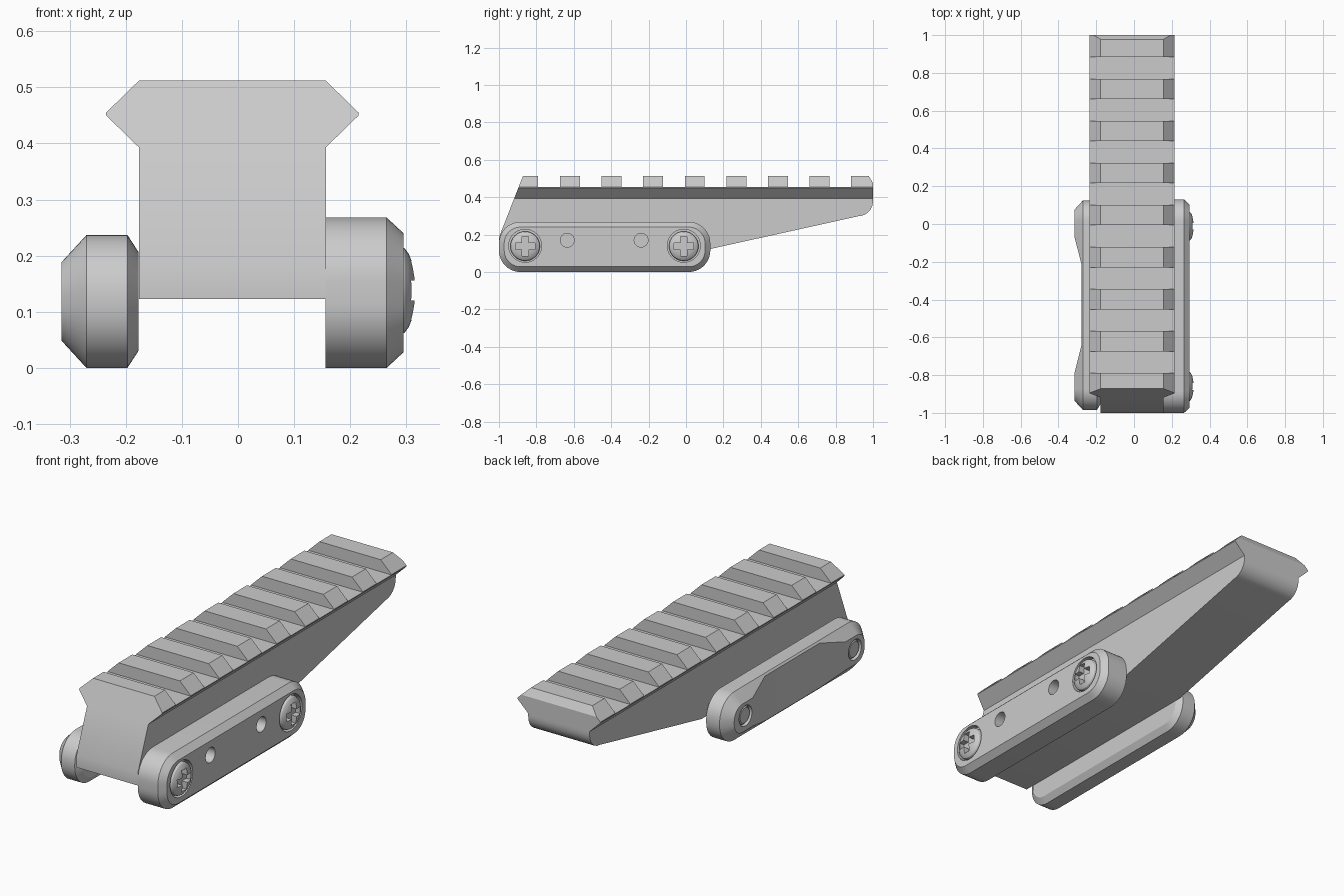
import bpy, bmesh, math

if "Cube" in bpy.data.objects:
    bpy.data.objects.remove(bpy.data.objects["Cube"])


def loft(name, loops):
    """Closed solid through matching loops of 3D points."""
    bm = bmesh.new()
    rings = [[bm.verts.new(p) for p in lp] for lp in loops]
    n = len(rings[0])
    for a, b in zip(rings, rings[1:]):
        for i in range(n):
            j = (i + 1) % n
            bm.faces.new((a[i], a[j], b[j], b[i]))
    bm.faces.new(rings[0])
    bm.faces.new(rings[-1])
    bmesh.ops.recalc_face_normals(bm, faces=bm.faces)
    me = bpy.data.meshes.new(name)
    bm.to_mesh(me)
    bm.free()
    ob = bpy.data.objects.new(name, me)
    bpy.context.collection.objects.link(ob)
    return ob


def box(name, x0, x1, y0, y1, z0, z1):
    return loft(name, [[(x, y0, z0), (x, y1, z0), (x, y1, z1), (x, y0, z1)] for x in (x0, x1)])


def lathe_x(name, y, z, rings, n=32):
    """Round part along x from (x, radius) pairs."""
    return loft(name, [[(x, y + r * math.cos(2 * math.pi * i / n), z + r * math.sin(2 * math.pi * i / n))
                        for i in range(n)] for x, r in rings])


def rounded_loop(x, y0, y1, z0, z1, r, inset, seg=10):
    y0, y1, z0, z1, r = y0 + inset, y1 - inset, z0 + inset, z1 - inset, r - inset
    pts = []
    corners = [(y1 - r, z1 - r), (y0 + r, z1 - r), (y0 + r, z0 + r), (y1 - r, z0 + r)]
    for k, (cy, cz) in enumerate(corners):
        for i in range(seg + 1):
            a = (k + i / seg) * math.pi / 2
            pts.append((x, cy + r * math.cos(a), cz + r * math.sin(a)))
    return pts


def boolean(ob, cutter, op='DIFFERENCE'):
    m = ob.modifiers.new("cut", 'BOOLEAN')
    m.operation, m.object, m.solver = op, cutter, 'EXACT'
    activate(ob)
    bpy.ops.object.modifier_apply(modifier=m.name)
    bpy.data.objects.remove(cutter)


def activate(ob):
    bpy.ops.object.select_all(action='DESELECT')
    ob.select_set(True)
    bpy.context.view_layer.objects.active = ob


def smooth(ob):
    activate(ob)
    bpy.ops.object.shade_smooth_by_angle(angle=math.radians(25))


# Rail body: cross-section trimmed by the side silhouette
C = -0.01
half = [(0.1665, 0.123), (0.1665, 0.393), (0.225, 0.450), (0.225, 0.455), (0.1665, 0.512)]
section = [(C + x, z) for x, z in half] + [(C - x, z) for x, z in reversed(half)]
body = loft("rail_body", [[(x, y, z) for x, z in section] for y in (-1.1, 1.1)])
side = [(-1, 0.1), (0.02, 0.1), (0.13, 0.123), (0.93, 0.300)]
side += [(0.92 + 0.08 * math.cos(math.radians(a)), 0.378 + 0.08 * math.sin(math.radians(a)))
         for a in range(-75, 1, 15)]
side += [(1, 0.475), (0.973, 0.52), (-0.869, 0.52), (-1, 0.185)]
boolean(body, loft("side_cutter", [[(x, y, z) for y, z in side] for x in (-0.4, 0.4)]), 'INTERSECT')

# Cross slots in the rail
for k in range(8):
    y = -0.79 + 0.2225 * k
    boolean(body, box("slot_cutter", -0.4, 0.4, y, y + 0.116, 0.453, 0.6))
smooth(body)

# Right clamp with screw recesses and two small holes
R = (-1.0, 0.13, 0.0, 0.268, 0.115)
right = loft("right_clamp", [rounded_loop(x, *R, i) for x, i in ((0.156, 0), (0.265, 0), (0.295, 0.028))])
SCREWS = (-0.86, -0.012)
for y in SCREWS:
    boolean(right, lathe_x("recess_cutter", y, 0.14, [(0.265, 0.088), (0.4, 0.088)]))
for y in (-0.635, -0.24):
    boolean(right, lathe_x("hole_cutter", y, 0.17, [(0.2, 0.037), (0.4, 0.037)]))
smooth(right)

# Domed cross-head screws
for k, y in enumerate(SCREWS):
    dome = [(0.255, 0.079), (0.288, 0.079), (0.297, 0.075), (0.304, 0.066),
            (0.310, 0.051), (0.314, 0.032), (0.316, 0.010)]
    screw = lathe_x(f"clamp_screw_{k + 1}", y, 0.138, dome)
    for a, b in ((0.052, 0.018), (0.018, 0.052)):
        boolean(screw, box("cross_cutter", 0.285, 0.4, y - a, y + a, 0.138 - b, 0.138 + b))
    smooth(screw)

# Left clamp, scooped in the middle
L = (-0.985, 0.125, 0.0, 0.237, 0.112)
left = loft("left_clamp", [rounded_loop(x, *L, i)
                           for x, i in ((-0.177, 0.031), (-0.197, 0), (-0.27, 0), (-0.315, 0.049))])
scoop = [(-0.4, -1.15), (-0.278, -0.64), (-0.278, -0.215), (-0.4, 0.3)]
scoop[0], scoop[3] = (-0.4, -1.13), (-0.4, 0.27)
boolean(left, loft("scoop_cutter", [[(x, y, z) for x, y in scoop] for z in (-0.1, 0.4)]))
for y in SCREWS:
    boolean(left, lathe_x("bolt_cutter", y, 0.122, [(-0.4, 0.05), (-0.295, 0.05)]))
smooth(left)

# Bolt ends showing in the left clamp
for k, y in enumerate(SCREWS):
    smooth(lathe_x(f"bolt_end_{k + 1}", y, 0.122, [(-0.28, 0.043), (-0.305, 0.043), (-0.311, 0.037)]))
